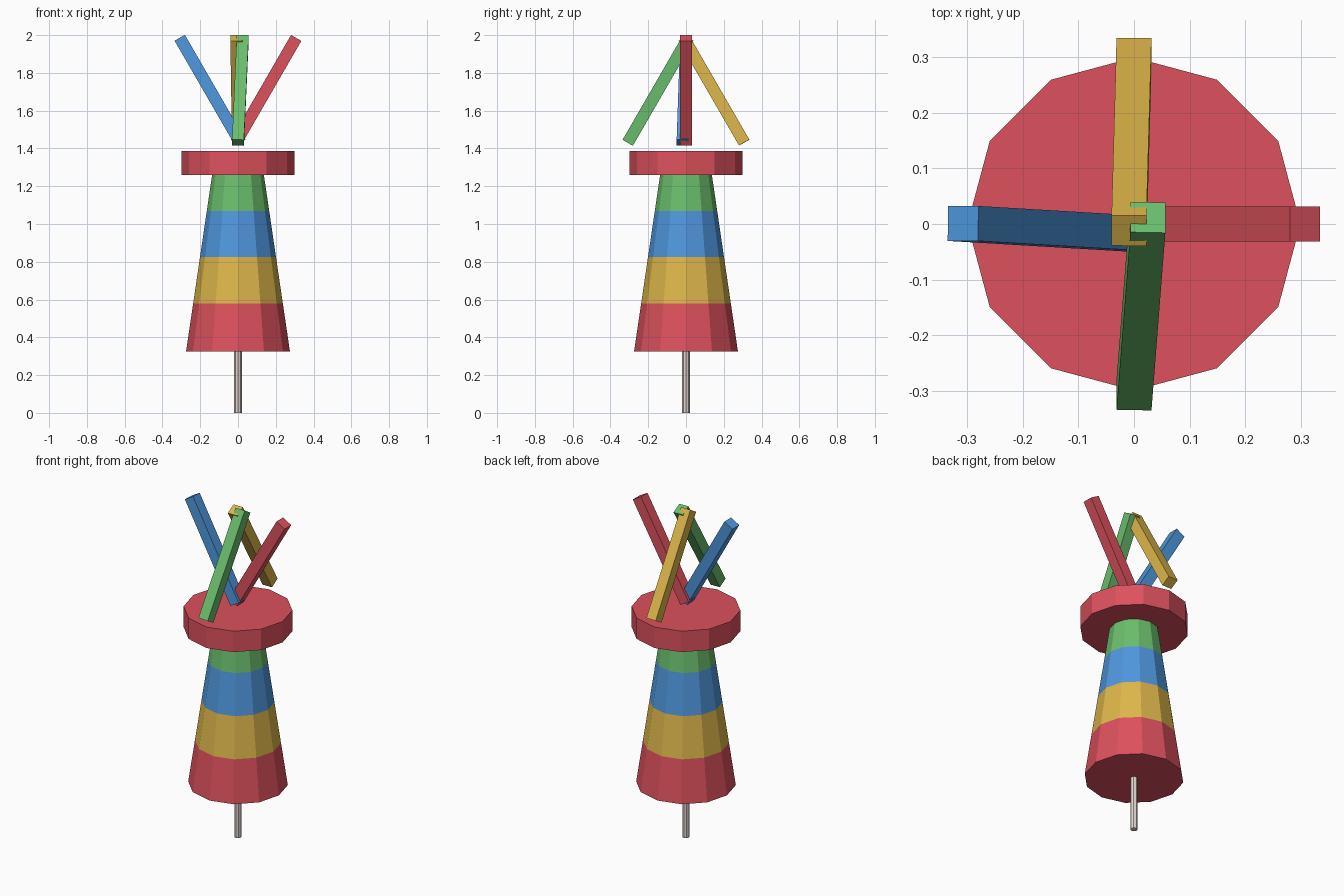
import bpy, bmesh, math
from mathutils import Vector, Matrix

if "Cube" in bpy.data.objects:
    bpy.data.objects.remove(bpy.data.objects["Cube"])


def srgb(r, g, b):
    f = lambda c: c / 12.92 if c <= 0.04045 else ((c + 0.055) / 1.055) ** 2.4
    return (f(r / 255), f(g / 255), f(b / 255), 1)


def material(name, rgb):
    m = bpy.data.materials.new(name)
    m.diffuse_color = srgb(*rgb)
    m.use_nodes = True
    m.node_tree.nodes["Principled BSDF"].inputs["Base Color"].default_value = m.diffuse_color
    return m


RED = material("red", (221, 81, 93))
YELLOW = material("yellow", (221, 182, 74))
BLUE = material("blue", (79, 151, 221))
GREEN = material("green", (106, 189, 108))
CREAM = material("pale grey", (228, 215, 208))


def make_object(name, bm, mats):
    bmesh.ops.recalc_face_normals(bm, faces=bm.faces)
    me = bpy.data.meshes.new(name)
    bm.to_mesh(me)
    bm.free()
    for m in mats:
        me.materials.append(m)
    ob = bpy.data.objects.new(name, me)
    bpy.context.collection.objects.link(ob)
    return ob


def turned(name, profile, sides, mats):
    """Closed stack of rings from (radius, z) pairs; one material per band."""
    bm = bmesh.new()
    rings = [[bm.verts.new((r * math.cos(math.tau * i / sides),
                            r * math.sin(math.tau * i / sides), z))
              for i in range(sides)] for r, z in profile]
    for k in range(len(rings) - 1):
        for i in range(sides):
            j = (i + 1) % sides
            f = bm.faces.new((rings[k][i], rings[k][j], rings[k + 1][j], rings[k + 1][i]))
            f.material_index = min(k, len(mats) - 1)
    bm.faces.new(rings[0][::-1])
    bm.faces.new(rings[-1]).material_index = len(mats) - 1
    return make_object(name, bm, mats)


def bar(name, bottom, top, side, mat, width=0.063):
    """Square bar between two end centres, one pair of faces turned towards side."""
    a, b = Vector(bottom), Vector(top)
    axis = (b - a).normalized()
    u = Vector(side)
    u = (u - axis * u.dot(axis)).normalized()
    rot = Matrix((u, axis.cross(u), axis)).transposed().to_4x4()
    scale = Matrix.Diagonal((width, width, (b - a).length, 1))
    bm = bmesh.new()
    bmesh.ops.create_cube(bm, size=1, matrix=Matrix.Translation((a + b) / 2) @ rot @ scale)
    return make_object(name, bm, [mat])


# thin peg the toy stands on
turned("peg", [(0.02, 0), (0.02, 0.33)], 8, [CREAM])

# tapered body with four colour bands
body_radius = lambda z: 0.275 - 0.1476 * (z - 0.325)
turned("striped_body", [(body_radius(z), z) for z in (0.325, 0.58, 0.825, 1.07, 1.30)],
       12, [RED, YELLOW, BLUE, GREEN])

# wide disc on top
turned("top_disc", [(0.3, 1.26), (0.3, 1.387)], 12, [RED])

# four crossed bars floating above the disc
LOW, HIGH, IN, OUT = 1.431, 1.985, 0.012, 0.308
bar("red_bar", (-IN, 0, LOW), (OUT, 0, HIGH), (0, 1, 0), RED)
bar("blue_bar", (IN, -0.018, LOW), (-OUT, 0.001, HIGH), (0, 1, 0), BLUE)
bar("yellow_bar", (0, OUT, LOW), (-0.009, -IN, HIGH), (1, 0, 0), YELLOW)
bar("green_bar", (0, -OUT, LOW), (0.025, IN, HIGH), (1, 0, 0), GREEN)
